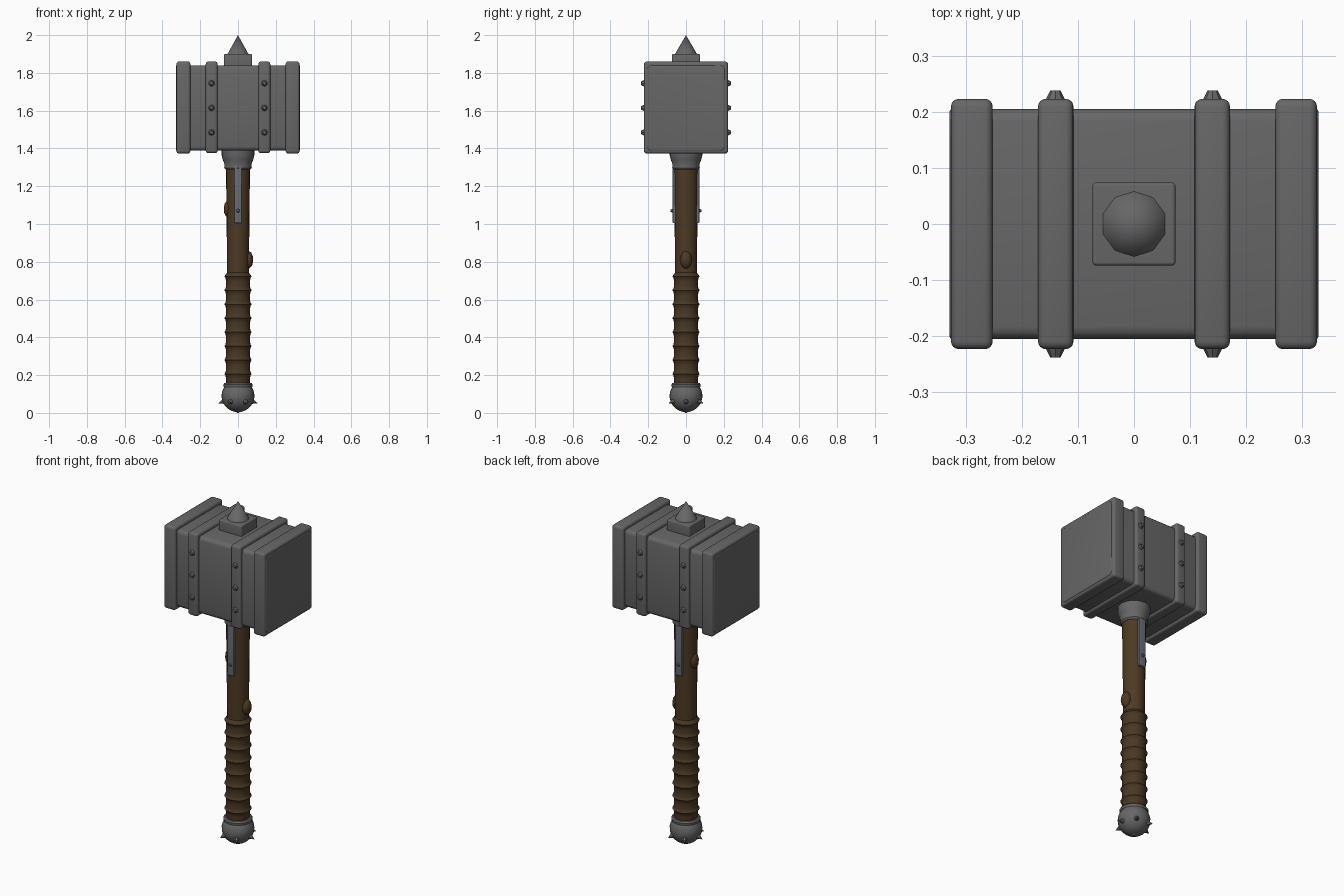
import bpy, bmesh, math
from mathutils import Vector, Matrix

if "Cube" in bpy.data.objects:
    bpy.data.objects.remove(bpy.data.objects["Cube"])


def material(name, rgb):
    m = bpy.data.materials.new(name)
    m.diffuse_color = (*rgb, 1)
    m.use_nodes = True
    m.node_tree.nodes["Principled BSDF"].inputs["Base Color"].default_value = m.diffuse_color
    return m


IRON = material("dark_iron", (0.135, 0.135, 0.135))
STEEL = material("blue_grey_steel", (0.14, 0.155, 0.17))
WOOD = material("brown_wood", (0.075, 0.042, 0.016))
LEATHER = material("brown_leather", (0.068, 0.039, 0.016))


def finish(name, bm, mat, angle=35):
    bmesh.ops.recalc_face_normals(bm, faces=bm.faces[:])
    me = bpy.data.meshes.new(name)
    bm.to_mesh(me)
    bm.free()
    me.materials.append(mat)
    for p in me.polygons:
        p.use_smooth = True
    me.set_sharp_from_angle(angle=math.radians(angle))
    ob = bpy.data.objects.new(name, me)
    bpy.context.collection.objects.link(ob)
    return ob


def box(name, lo, hi, mat, rim=0.0, corner=0.0, axis=0):
    """Box; rim rounds the edges across the axis, corner the edges along it."""
    lo, hi = Vector(lo), Vector(hi)
    bm = bmesh.new()
    bmesh.ops.create_cube(bm, size=1)
    for v in bm.verts:
        v.co = Vector([(lo[i] + hi[i]) / 2 + v.co[i] * (hi[i] - lo[i]) for i in range(3)])

    def along(e):
        d = e.verts[1].co - e.verts[0].co
        return abs(d[axis]) > 0.99 * d.length

    if corner:
        bmesh.ops.bevel(bm, geom=[e for e in bm.edges if along(e)], offset=corner,
                        segments=3, profile=0.5, affect='EDGES')
    if rim:
        ends = [e for e in bm.edges
                if all(min(abs(v.co[axis] - lo[axis]), abs(v.co[axis] - hi[axis])) < 1e-5
                       for v in e.verts) and not along(e)]
        bmesh.ops.bevel(bm, geom=ends, offset=rim, segments=4, profile=0.5,
                        affect='EDGES', clamp_overlap=True)
    return finish(name, bm, mat)


def lathe(name, profile, mat, sides=24, angle=35):
    """Spin a (radius, z) profile about the z axis."""
    bm = bmesh.new()
    rings = []
    for r, z in profile:
        if r < 1e-5:
            rings.append([bm.verts.new((0, 0, z))] * sides)
        else:
            rings.append([bm.verts.new((r * math.cos(2 * math.pi * i / sides),
                                        r * math.sin(2 * math.pi * i / sides), z))
                          for i in range(sides)])
    for a, b in zip(rings, rings[1:]):
        for i in range(sides):
            j = (i + 1) % sides
            bm.faces.new(list(dict.fromkeys((a[i], a[j], b[j], b[i]))))
    for ring in (rings[0], rings[-1]):
        if ring[0] is not ring[1]:
            bm.faces.new(ring)
    return finish(name, bm, mat, angle)


def stud(name, base, direction, r1, r2, depth, mat, sides=8):
    """Small cone or rivet growing from base along direction."""
    d = Vector(direction).normalized()
    bm = bmesh.new()
    rot = Vector((0, 0, 1)).rotation_difference(d).to_matrix().to_4x4()
    bmesh.ops.create_cone(bm, cap_ends=True, segments=sides, radius1=r1, radius2=r2, depth=depth,
                          matrix=Matrix.Translation(Vector(base) + d * depth / 2) @ rot)
    return finish(name, bm, mat)


# Hammer head: core block running through to the striking faces
box("head_core", (-0.329, -0.205, 1.388), (0.329, 0.205, 1.84), IRON, 0.006, 0.022)

for s, side in ((-1, "left"), (1, "right")):
    # Heavy rounded rim at each striking face
    x0, x1 = sorted((s * 0.252, s * 0.326))
    box(f"{side}_face_rim", (x0, -0.223, 1.373), (x1, 0.223, 1.86), IRON, 0.028, 0.014)
    # Riveted strap around the head
    x0, x1 = sorted((s * 0.108, s * 0.171))
    box(f"{side}_strap", (x0, -0.223, 1.375), (x1, 0.223, 1.86), IRON, 0.014, 0.014)
    for f in (-1, 1):
        for k, z in enumerate((1.485, 1.615, 1.745)):
            stud(f"{side}_strap_rivet", (s * 0.14, f * 0.218, z), (0, f, 0),
                 0.019, 0.009, 0.02, IRON)

# Top plate and spike
box("top_plate", (-0.074, -0.074, 1.82), (0.074, 0.074, 1.9), IRON, 0.008, 0.006, 2)
stud("top_spike", (0, 0, 1.895), (0, 0, 1), 0.061, 0.0, 0.105, IRON, 10)

# Flared collar under the head
lathe("head_collar", [(0.066, 1.288), (0.073, 1.297), (0.071, 1.315), (0.08, 1.34),
                      (0.087, 1.365), (0.087, 1.395)], IRON)

# Wooden shaft with two knots
lathe("shaft", [(0.058, 0.14), (0.058, 0.75), (0.061, 1.1), (0.064, 1.31)], WOOD, 20)
for x, z in ((-0.05, 1.08), (0.055, 0.81)):
    bm = bmesh.new()
    bmesh.ops.create_icosphere(bm, subdivisions=2, radius=1,
                               matrix=Matrix.Translation((x, 0, z))
                               @ Matrix.Diagonal((0.026, 0.032, 0.048, 1)))
    finish("wood_knot", bm, WOOD, 60)

# Wrapped leather grip: hollowed bands meeting at thin ridges
N, Z0, Z1 = 8, 0.14, 0.73
step = (Z1 - Z0) / N
grip = [(0.062, Z0)]
for i in range(N):
    z = Z0 + i * step
    grip += [(0.064, z + 0.15 * step), (0.0635, z + 0.55 * step), (0.066, z + 0.78 * step),
             (0.0725, z + 0.9 * step), (0.067, z + step)]
grip.append((0.058, Z1 + 0.012))
lathe("leather_grip", grip, LEATHER, 24, 40)

# Steel langets on the front and back of the shaft
for f, side in ((-1, "front"), (1, "back")):
    y0, y1 = sorted((f * 0.05, f * 0.071))
    box(f"{side}_langet", (-0.021, y0, 1.005), (0.021, y1, 1.3), STEEL, 0.004, 0.0, 1)
    stud(f"{side}_langet_rivet", (0, f * 0.069, 1.07), (0, f, 0), 0.011, 0.006, 0.012, STEEL)

# Ball pommel with neck ring
ball = [(0.0, 0.004)]
for i in range(1, 11):
    a = math.pi * (-0.5 + i * 0.075)
    ball.append((0.087 * math.cos(a), 0.09 + 0.086 * math.sin(a)))
ball += [(0.076, 0.137), (0.078, 0.15), (0.072, 0.158), (0.05, 0.16)]
lathe("pommel", ball, IRON, 24)
# Short spikes around the pommel and one underneath
for i in range(6):
    a = i * math.pi / 3
    d = Vector((math.cos(a), math.sin(a), -0.38)).normalized()
    stud("pommel_spike", Vector((0, 0, 0.09)) + d * 0.078, d, 0.018, 0.0, 0.035, IRON, 6)
stud("pommel_tip", (0, 0, 0.008), (0, 0, -1), 0.016, 0.004, 0.008, IRON)
